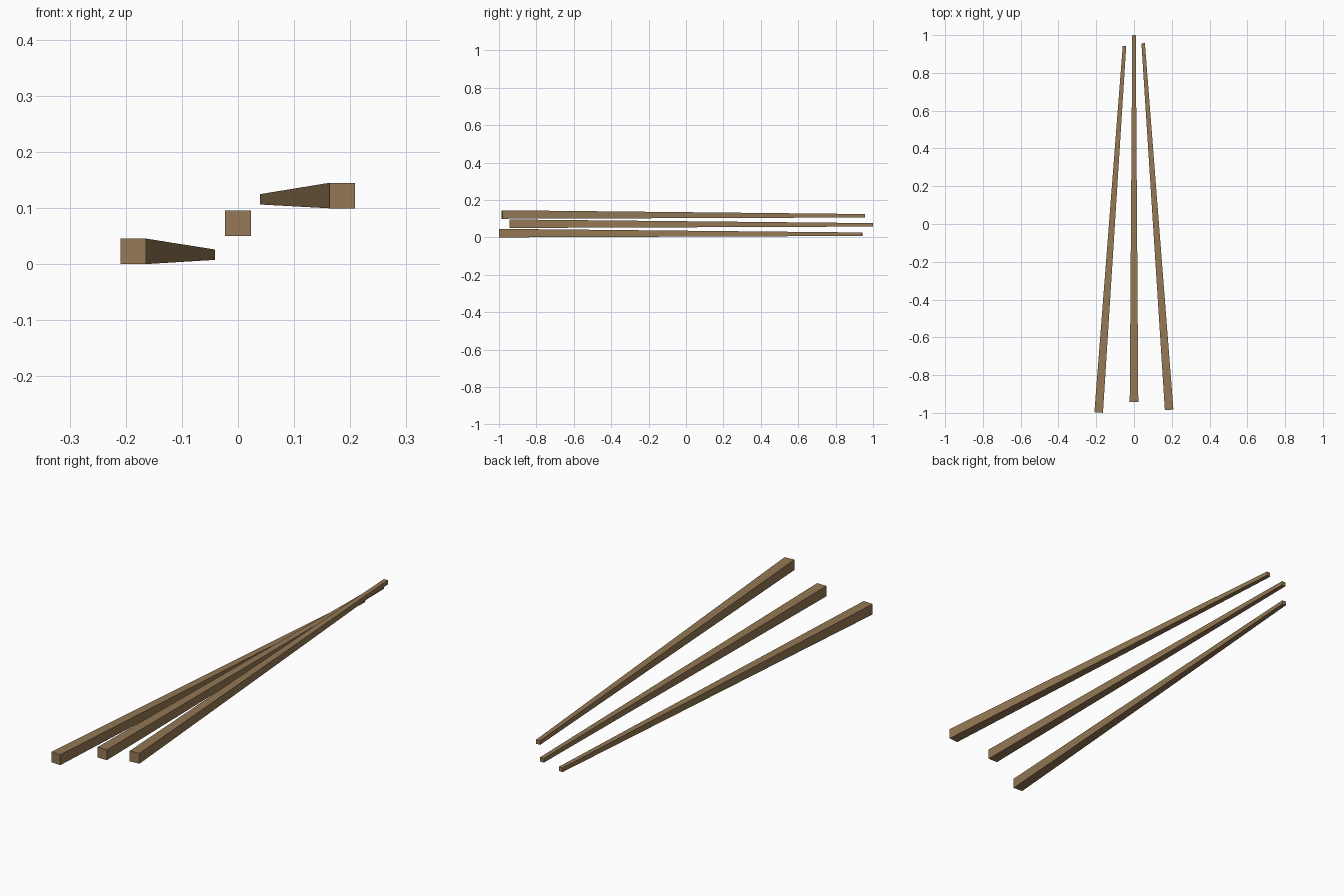
import bpy, bmesh
from mathutils import Vector

if "Cube" in bpy.data.objects:
    bpy.data.objects.remove(bpy.data.objects["Cube"])

wood = bpy.data.materials.new("brown_wood")
wood.diffuse_color = (0.30, 0.19, 0.09, 1)
wood.use_nodes = True
wood.node_tree.nodes["Principled BSDF"].inputs["Base Color"].default_value = wood.diffuse_color


def stick(name, base, tip, base_size=0.0455, tip_size=0.0185):
    """Square stick tapering from base centre to tip centre."""
    base, tip = Vector(base), Vector(tip)
    axis = tip - base
    side = Vector((axis.y, -axis.x, 0)).normalized()
    up = Vector((0, 0, 1))
    bm = bmesh.new()
    rings = []
    for centre, size in ((base, base_size), (tip, tip_size)):
        rings.append([bm.verts.new(centre + (side * a + up * b) * size / 2)
                      for a, b in ((-1, -1), (1, -1), (1, 1), (-1, 1))])
    for ring in rings:
        bm.faces.new(ring)
    for i in range(4):
        j = (i + 1) % 4
        bm.faces.new((rings[0][i], rings[0][j], rings[1][j], rings[1][i]))
    bmesh.ops.recalc_face_normals(bm, faces=bm.faces)
    mesh = bpy.data.meshes.new(name)
    bm.to_mesh(mesh)
    bm.free()
    mesh.materials.append(wood)
    obj = bpy.data.objects.new(name, mesh)
    bpy.context.collection.objects.link(obj)


# Three sticks fanned out and stepped upward from left to right
stick("left_stick", (-0.187, -0.998, 0.0228), (-0.0505, 0.942, 0.0168))
stick("middle_stick", (0, -0.943, 0.0730), (0, 1.0, 0.0670))
stick("right_stick", (0.186, -0.984, 0.1222), (0.0485, 0.957, 0.1155))
